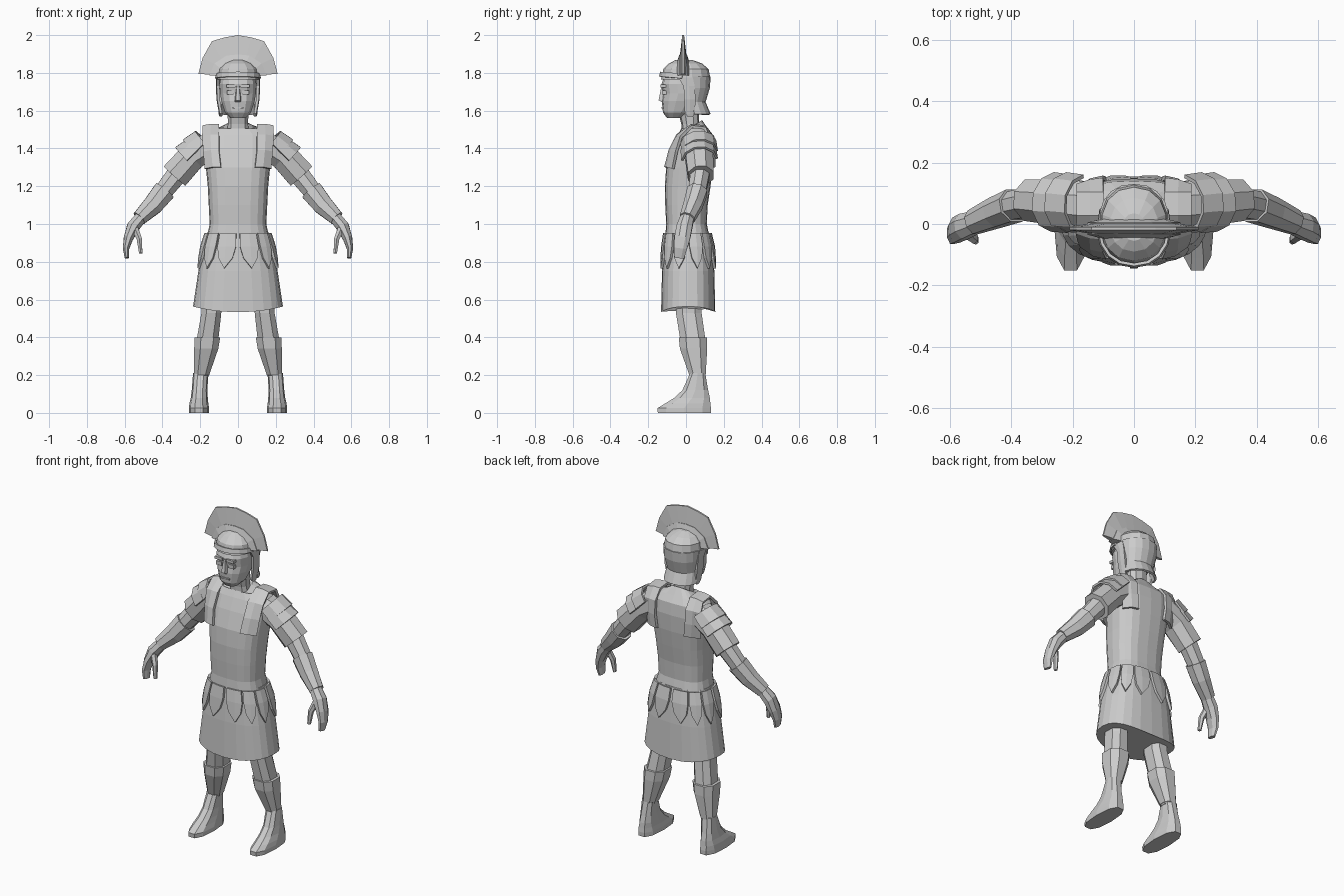
import bpy, bmesh, math
from mathutils import Vector

if "Cube" in bpy.data.objects:
    bpy.data.objects.remove(bpy.data.objects["Cube"])

grey = bpy.data.materials.new("plain grey")
grey.diffuse_color = (0.6, 0.6, 0.6, 1)
grey.use_nodes = True
grey.node_tree.nodes["Principled BSDF"].inputs["Base Color"].default_value = grey.diffuse_color


def loft(name, rings, closed=True, mirror=False, thick=0):
    """Skin a list of point rings; closed rings get end caps, open ones get thickness."""
    bm = bmesh.new()
    vs = [[bm.verts.new(p) for p in r] for r in rings]
    n = len(rings[0])
    for a, b in zip(vs, vs[1:]):
        for i in range(n if closed else n - 1):
            j = (i + 1) % n
            bm.faces.new((a[i], a[j], b[j], b[i]))
    if closed:
        bm.faces.new(vs[0])
        bm.faces.new(vs[-1])
    return finish(name, bm, mirror, thick)


def finish(name, bm, mirror=False, thick=0):
    bmesh.ops.recalc_face_normals(bm, faces=bm.faces)
    me = bpy.data.meshes.new(name)
    bm.to_mesh(me)
    bm.free()
    me.materials.append(grey)
    ob = bpy.data.objects.new(name, me)
    bpy.context.collection.objects.link(ob)
    if thick:
        m = ob.modifiers.new("thickness", 'SOLIDIFY')
        m.thickness, m.offset = thick, 0
    if mirror:
        ob.modifiers.new("mirror", 'MIRROR')
    return ob


def section(a, z, rx, yf, yb, cx=0, power=2.5, tilt=0, grow=0):
    """Point at angle a (0 = front) on a rounded-box cross-section."""
    s, c, e = math.sin(a), math.cos(a), 2 / power
    x = cx + (rx + grow) * math.copysign(abs(s) ** e, s)
    y = (yf + yb) / 2 - ((yb - yf) / 2 + grow) * math.copysign(abs(c) ** e, c)
    return Vector((x, y, z - tilt * c))


def rings(rows, n, arc=None, **kw):
    if arc:
        angs = [arc[0] + (arc[1] - arc[0]) * i / (n - 1) for i in range(n)]
    else:
        angs = [2 * math.pi * i / n for i in range(n)]
    return [[section(a, *r, **kw) for a in angs] for r in rows]


def tube(name, rows, n=8, arc=None, thick=0):
    """Limb along a path of (x, y, z, radius up, radius across), mirrored."""
    pts = [Vector(r[:3]) for r in rows]
    out = []
    for i, r in enumerate(rows):
        d = (pts[min(i + 1, len(pts) - 1)] - pts[max(i - 1, 0)]).normalized()
        u = d.cross(Vector((0, 1, 0))).normalized()
        v = u.cross(d)
        if arc:
            angs = [arc[0] + (arc[1] - arc[0]) * k / (n - 1) for k in range(n)]
        else:
            angs = [2 * math.pi * (k + .5) / n for k in range(n)]
        out.append([pts[i] + u * r[3] * math.cos(a) + v * r[4] * math.sin(a) for a in angs])
    return loft(name, out, closed=not arc, mirror=True, thick=thick)


def sides(rows, n=8):
    """Rings from (z, x0, x1, y0, y1) bounds."""
    return [[section(2 * math.pi * (i + .5) / n, z, (x1 - x0) / 2, y0, y1, (x0 + x1) / 2)
             for i in range(n)] for z, x0, x1, y0, y1 in rows]


def box(name, lo, hi, mirror=False):
    r = [[(lo[0], lo[1], z), (hi[0], lo[1], z), (hi[0], hi[1], z), (lo[0], hi[1], z)]
         for z in (lo[2], hi[2])]
    return loft(name, r, mirror=mirror)


# Torso
loft("torso", rings([(.93, .165, -.11, .125), (1.0, .15, -.105, .11), (1.1, .155, -.11, .115),
                     (1.2, .16, -.112, .13), (1.3, .17, -.105, .143), (1.4, .18, -.075, .148),
                     (1.47, .18, -.045, .14), (1.505, .13, -.025, .115)], 20, power=2.8)
     + rings([(1.515, .06, -.03, .085)], 20, tilt=.035))

# Skirt and its pointed straps
skirt = [(.545, .238, -.132, .155), (.75, .21, -.127, .15), (.88, .187, -.118, .14),
         (.955, .163, -.107, .122)]
r = rings(skirt, 24)
for p in r[0]:
    p.z = .533 + .03 * (p.x / .238) ** 2
loft("skirt", r)


def on_skirt(a, z):
    for lo, hi in zip(skirt, skirt[1:]):
        if z <= hi[0]:
            break
    t = (z - lo[0]) / (hi[0] - lo[0])
    row = [p + (q - p) * t for p, q in zip(lo, hi)]
    return section(a, *row, grow=.007)


bm = bmesh.new()
for k in range(12):
    a0, a1 = math.radians(30 * k + 1.5), math.radians(30 * k + 28.5)
    am, g = (a0 + a1) / 2, .06
    grid = [[bm.verts.new(on_skirt(a, z)) for a, z in row] for row in (
        ((a0, .95), (am, .95), (a1, .95)), ((a0, .88), (am, .88), (a1, .88)),
        ((a0 + g, .82), (am, .82), (a1 - g, .82)))]
    tip = bm.verts.new(on_skirt(am, .765))
    for p, q in zip(grid, grid[1:]):
        for i in (0, 1):
            bm.faces.new((p[i], q[i], q[i + 1], p[i + 1]))
    for i in (0, 1):
        bm.faces.new((grid[2][i], tip, grid[2][i + 1]))
finish("skirt_straps", bm, thick=.014)

# Shoulder straps running from chest over to the back
path = [(-.108, 1.3, .09, .172), (-.085, 1.39, .1, .18), (-.045, 1.47, .1, .187),
        (.03, 1.523, .1, .185), (.1, 1.515, .1, .185), (.143, 1.46, .1, .187),
        (.15, 1.38, .1, .18), (.147, 1.3, .09, .172)]
bend = [.04, .035, .02, 0, 0, -.02, -.035, -.04]
loft("shoulder_strap", [[(x0, y, z), ((x0 + x1) / 2, y + b * .25, z), (x1, y + b, z - .008)]
                        for (y, z, x0, x1), b in zip(path, bend)],
     closed=False, mirror=True, thick=.016)

# Arms: sleeve, shoulder flaps, forearm, bracer, hand, thumb
tube("sleeve", [(.14, .06, 1.42, .075, .085), (.24, .07, 1.36, .08, .08),
                (.335, .078, 1.255, .083, .073)])
for i, (x, z) in enumerate(((.165, 1.43), (.205, 1.39))):
    tube("shoulder_flap_%d" % (i + 1), [(x, .066, z, .085, .09),
                                        (x + .055, .072, z - .055, .1, .092)],
         n=6, arc=(-1.5, 1.5), thick=.012)
tube("arm", [(.31, .077, 1.28, .06, .055), (.40, .058, 1.165, .052, .05)])
tube("bracer", [(.39, .06, 1.175, .064, .058), (.45, .037, 1.10, .057, .053),
                (.523, .006, 1.03, .042, .043)])
tube("hand", [(.51, .008, 1.04, .034, .038), (.555, -.008, .985, .037, .045),
              (.58, -.02, .925, .027, .045), (.593, -.03, .87, .018, .038),
              (.588, -.036, .82, .012, .028)])
tube("thumb", [(.545, -.03, .975, .02, .02), (.522, -.047, .92, .016, .018),
               (.515, -.055, .845, .01, .012)], n=6)

# Legs: thigh, greave, foot
loft("leg", sides([(.60, .08, .195, -.06, .085), (.53, .085, .197, -.058, .087),
                   (.39, .1, .222, -.035, .107), (.19, .155, .23, .025, .1)]), mirror=True)
loft("greave", sides([(.4, .1, .22, -.03, .105), (.398, .09, .235, -.043, .115),
                      (.34, .1, .236, -.037, .117), (.2, .15, .236, .015, .107),
                      (.195, .16, .228, .025, .1)]), mirror=True)
loft("foot", sides([(.0, .153, .26, -.155, .137), (.025, .153, .26, -.157, .138),
                    (.05, .157, .257, -.115, .134), (.08, .16, .25, -.065, .13),
                    (.12, .162, .245, -.022, .12), (.21, .157, .238, .02, .104)], 10),
     mirror=True)

# Neck and head
loft("neck", rings([(1.46, .066, -.02, .085), (1.53, .055, -.025, .07),
                    (1.63, .06, -.05, .07)], 10))
loft("head", rings([(1.56, .04, -.1, -.02), (1.59, .07, -.122, .03), (1.65, .09, -.128, .08),
                    (1.69, .097, -.122, .1), (1.74, .1, -.13, .1), (1.82, .085, -.1, .08)],
                   14, power=2.3))
loft("nose", [[(-w, -.11, z), (-w * .6, y, z), (w * .6, y, z), (w, -.11, z)]
              for z, w, y in ((1.645, .022, -.128), (1.655, .02, -.145), (1.73, .01, -.13))])
box("brow", (.012, -.134, 1.722), (.062, -.1, 1.738), mirror=True)
box("eye", (.022, -.126, 1.685), (.058, -.1, 1.708), mirror=True)
box("mouth", (-.03, -.129, 1.612), (.03, -.1, 1.62))

# Helmet: dome, brow band, neck guard, cheek plates
loft("helmet_dome", rings([(1.765, .113, -.132, .13), (1.82, .106, -.12, .12),
                           (1.85, .078, -.09, .085), (1.868, .035, -.055, .035)], 14, power=2.2))
loft("helmet_brow_band", rings([(1.77, .117, -.138, .12), (1.795, .113, -.132, .12)], 9,
                               arc=(-1.5, 1.5), power=2.2, tilt=-.01), closed=False, thick=.01)
loft("neck_guard", rings([(1.78, .108, -.1, .125), (1.72, .105, -.09, .12),
                          (1.645, .092, -.08, .098), (1.58, .1, -.08, .125)], 9,
                         arc=(1.75, 2 * math.pi - 1.75), power=2.2), closed=False, thick=.012)
loft("cheek_plate", [[(x, y0, z), (x + .004, (y0 + y1) / 2, z), (x, y1, z)] for z, x, y0, y1 in (
    (1.775, .106, -.04, .035), (1.73, .106, -.012, .045), (1.66, .103, -.008, .05),
    (1.585, .09, -.005, .045), (1.57, .088, .01, .035))],
    closed=False, mirror=True, thick=.014)


# Crest and its holder: arched bands, thinner at the outer edge
def arch(name, outer, inner, t_out, t_in, y=-.015):
    half = list(zip(outer, inner))
    both = [((-a, b), (-c, d)) for (a, b), (c, d) in half[:-1]] + half[::-1]
    return loft(name, [[(a, y - t_out, b), (a, y + t_out, b), (c, y + t_in, d), (c, y - t_in, d)]
                       for (a, b), (c, d) in both])


arch("crest", [(.21, 1.795), (.187, 1.88), (.138, 1.968), (.07, 1.988), (0, 2.0)],
     [(.135, 1.79), (.118, 1.845), (.085, 1.87), (.045, 1.885), (0, 1.888)], .005, .018)
arch("crest_holder", [(.152, 1.785), (.125, 1.85), (.06, 1.892), (0, 1.898)],
     [(.105, 1.785), (.095, 1.825), (.045, 1.855), (0, 1.86)], .02, .032)
